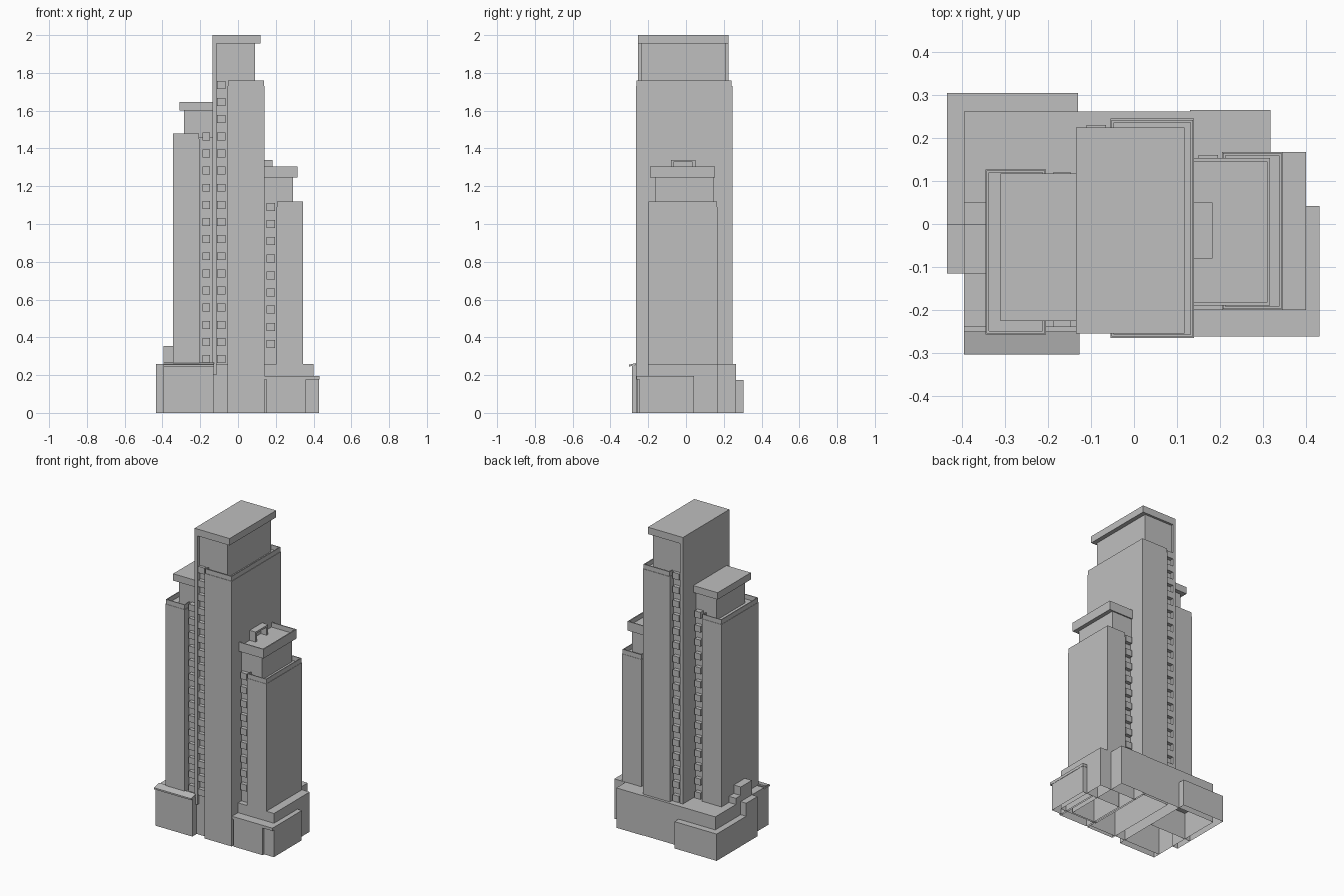
import bpy, bmesh
from mathutils import Vector

old = bpy.data.objects.get("Cube")
if old:
    bpy.data.objects.remove(old, do_unlink=True)

grey = bpy.data.materials.new("concrete grey")
grey.use_nodes = True
tone = (0.52, 0.52, 0.52, 1)
grey.diffuse_color = tone
grey.node_tree.nodes["Principled BSDF"].inputs["Base Color"].default_value = tone


def add_box(bm, x, y, z):
    """Add a box spanning the given ranges, and return its faces."""
    verts = bmesh.ops.create_cube(bm, size=1)["verts"]
    for v in verts:
        v.co = Vector([(r[0] + r[1]) / 2 + c * (r[1] - r[0]) for c, r in zip(v.co, (x, y, z))])
    return list({f for v in verts for f in v.link_faces})


def finish(name, bm):
    mesh = bpy.data.meshes.new(name)
    bm.to_mesh(mesh)
    bm.free()
    mesh.materials.append(grey)
    obj = bpy.data.objects.new(name, mesh)
    bpy.context.collection.objects.link(obj)
    return obj


def box(name, x, y, z, rim=0, lip=0, hollow=False):
    """Box with an optional sunken roof, set-back parapet and open bottom."""
    bm = bmesh.new()
    faces = add_box(bm, x, y, z)
    bm.normal_update()
    top = max(faces, key=lambda f: f.normal.z)
    bottom = min(faces, key=lambda f: f.normal.z)
    if lip:
        bmesh.ops.inset_region(bm, faces=[top], thickness=lip)
        wall = bmesh.ops.extrude_face_region(bm, geom=[top])
        raised = [g for g in wall["geom"] if isinstance(g, bmesh.types.BMFace)][0]
        bmesh.ops.delete(bm, geom=[top], context='FACES_ONLY')
        bmesh.ops.translate(bm, verts=raised.verts, vec=(0, 0, 0.03))
        top = raised
    if rim:
        bm.normal_update()
        bmesh.ops.inset_region(bm, faces=[top], thickness=rim)
        wall = bmesh.ops.extrude_face_region(bm, geom=[top])
        floor = [g for g in wall["geom"] if isinstance(g, bmesh.types.BMFace)][0]
        bmesh.ops.delete(bm, geom=[top], context='FACES_ONLY')
        bmesh.ops.translate(bm, verts=floor.verts, vec=(0, 0, -0.03))
    if hollow:
        bmesh.ops.delete(bm, geom=[bottom], context='FACES')
    return finish(name, bm)


def balconies(name, x, front, back, count, first):
    """Stacks of balconies on the front and back of a recessed wall."""
    bm = bmesh.new()
    for i in range(count):
        z = first + i * 0.0907
        for y in ((front - 0.025, front + 0.01), (back - 0.01, back + 0.025)):
            add_box(bm, x, y, (z - 0.021, z + 0.021))
    finish(name, bm)


# Central tower
box("central_slab", (-0.055, 0.14), (-0.265, 0.245), (0, 1.73), rim=0.008, lip=0.004, hollow=True)
box("central_core", (-0.13, -0.05), (-0.228, 0.205), (0.25, 1.74))
box("central_fin", (-0.135, -0.115), (-0.255, 0.225), (0.2, 1.97))
box("central_penthouse", (-0.13, 0.09), (-0.235, 0.21), (1.72, 1.96))
box("central_roof", (-0.135, 0.118), (-0.255, 0.225), (1.955, 2))
balconies("central_balconies", (-0.11, -0.065), -0.228, 0.205, 17, 0.285)

# Left-hand tower in the front view
box("middle_slab", (-0.345, -0.205), (-0.257, 0.127), (0.25, 1.45), rim=0.008, lip=0.003)
box("middle_core", (-0.21, -0.13), (-0.215, 0.095), (0.25, 1.46))
box("middle_penthouse", (-0.285, -0.13), (-0.2, 0.09), (1.44, 1.605))
box("middle_roof", (-0.31, -0.13), (-0.226, 0.117), (1.6, 1.645))
balconies("middle_balconies", (-0.188, -0.147), -0.215, 0.095, 14, 0.285)

# Lowest tower
box("low_slab", (0.205, 0.345), (-0.2, 0.167), (0.25, 1.09), rim=0.008, lip=0.003)
box("low_core", (0.13, 0.21), (-0.165, 0.135), (0.25, 1.11))
box("low_penthouse", (0.13, 0.29), (-0.165, 0.145), (1.08, 1.25))
box("low_roof", (0.13, 0.316), (-0.19, 0.153), (1.245, 1.305), rim=0.01)
balconies("low_balconies", (0.15, 0.195), -0.165, 0.135, 9, 0.365)

# Roof frame on the lowest tower
bm = bmesh.new()
for y in (-0.08, 0.035):
    add_box(bm, (0.14, 0.183), (y, y + 0.015), (1.27, 1.34))
add_box(bm, (0.14, 0.183), (-0.08, 0.05), (1.328, 1.34))
finish("roof_frame", bm)

# Podium
box("podium_front", (-0.395, -0.13), (-0.285, 0), (0, 0.25), hollow=True)
box("podium_rear", (-0.395, 0.14), (-0.24, 0.262), (0, 0.26), hollow=True)
box("podium_side", (0.13, 0.318), (-0.19, 0.265), (0, 0.26), hollow=True)
box("podium_end", (0.13, 0.4), (-0.2, 0.168), (0, 0.26), hollow=True)
box("rear_wing", (-0.435, -0.13), (0, 0.305), (0, 0.175), hollow=True)
box("side_wing", (-0.435, -0.39), (-0.115, 0), (0, 0.26), hollow=True)
box("side_stair_block", (-0.395, -0.34), (-0.115, 0), (0.25, 0.355))
box("side_stair_step", (-0.395, -0.34), (0, 0.05), (0.25, 0.3))

# Corner shop wing with a thin overhanging roof
box("corner_wing", (0.15, 0.36), (-0.26, 0.04), (0, 0.18), hollow=True)
box("corner_wing_side", (0.35, 0.43), (-0.245, 0.04), (0, 0.18), hollow=True)
box("corner_wing_roof", (0.14, 0.432), (-0.262, 0.042), (0.178, 0.196))

# Sloping canopy over the front of the podium
canopy = box("front_canopy", (-0.395, -0.127), (-0.303, -0.25), (0.245, 0.255))
for v in canopy.data.vertices:
    if v.co.y > -0.28:
        v.co.z += 0.012
canopy.data.update()
bm = bmesh.new()
bm.from_mesh(canopy.data)
bmesh.ops.recalc_face_normals(bm, faces=bm.faces)
bm.to_mesh(canopy.data)
bm.free()
